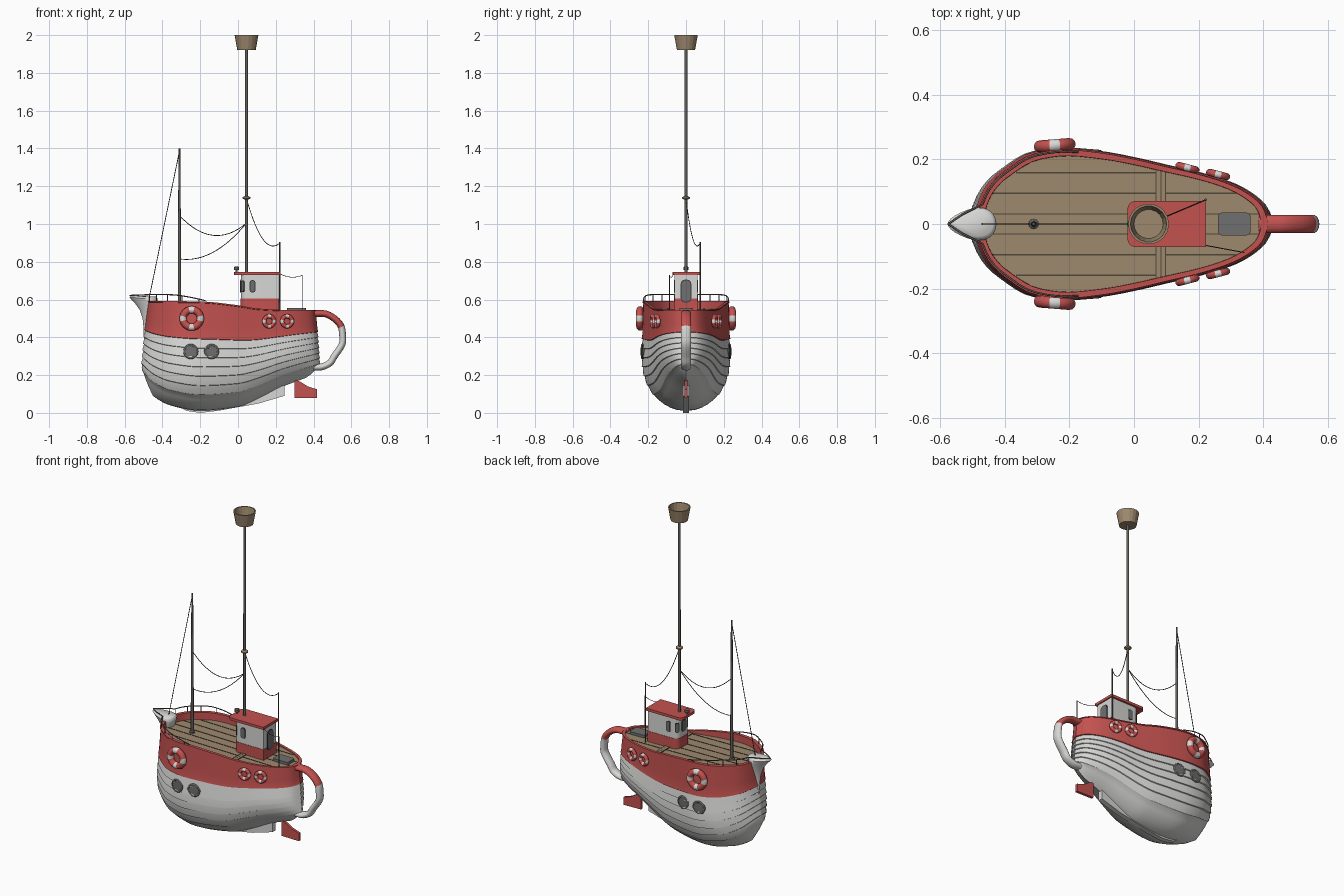
import bpy, bmesh, math
from math import sin, cos, pi
from mathutils import Matrix, Vector

if "Cube" in bpy.data.objects:
    bpy.data.objects.remove(bpy.data.objects["Cube"])


def material(name, r, g, b):
    m = bpy.data.materials.new(name)
    m.use_nodes = True
    m.diffuse_color = (r, g, b, 1)
    node = next(n for n in m.node_tree.nodes if n.type == "BSDF_PRINCIPLED")
    node.inputs["Base Color"].default_value = (r, g, b, 1)
    node.inputs["Roughness"].default_value = 0.7
    return m


RED = material("faded red", .55, .085, .08)
WHITE = material("off white", .68, .68, .67)
TAN = material("deck wood", .34, .25, .155)
SEAM = material("dark seam", .08, .06, .04)
GREY = material("slate grey", .16, .16, .165)
METAL = material("mast metal", .12, .115, .1)
ROPE = material("dark rope", .04, .04, .04)


# ---------- helpers ----------
def finish(obj, angle=35):
    bpy.ops.object.select_all(action="DESELECT")
    obj.select_set(True)
    bpy.context.view_layer.objects.active = obj
    bpy.ops.object.shade_smooth_by_angle(angle=math.radians(angle))
    return obj


def from_bmesh(name, bm, mats, matrix=None, angle=35):
    bmesh.ops.remove_doubles(bm, verts=bm.verts, dist=.0003)
    bmesh.ops.recalc_face_normals(bm, faces=bm.faces)
    me = bpy.data.meshes.new(name)
    bm.to_mesh(me)
    bm.free()
    for m in mats:
        me.materials.append(m)
    obj = bpy.data.objects.new(name, me)
    bpy.context.collection.objects.link(obj)
    if matrix:
        obj.matrix_world = matrix
    return finish(obj, angle)


def loft(name, rings, mats, rule=lambda k: 0, caps=True, angle=35, matrix=None):
    bm = bmesh.new()
    rows = [[bm.verts.new(p) for p in ring] for ring in rings]
    n = len(rows[0])
    for k in range(len(rows) - 1):
        for i in range(n):
            j = (i + 1) % n
            f = bm.faces.new((rows[k][i], rows[k][j], rows[k + 1][j], rows[k + 1][i]))
            f.material_index = rule(k)
    if caps:
        bm.faces.new(rows[0])
        bm.faces.new(rows[-1]).material_index = rule(len(rows) - 2)
    return from_bmesh(name, bm, mats, matrix, angle)


def prism(name, pts, depth, mat, matrix):
    return loft(name, [[(x, y, z) for x, y in pts] for z in (0, depth)], [mat], matrix=matrix)


def lathe(name, profile, x, y, mat, n=16, angle=35):
    return loft(name, [[(x + r * cos(2 * pi * i / n), y + r * sin(2 * pi * i / n), z)
                        for i in range(n)] for r, z in profile], [mat], angle=angle)


def rounded(w, h, r, n=6):
    pts = []
    for q, (sx, sy) in enumerate(((1, 1), (-1, 1), (-1, -1), (1, -1))):
        for i in range(n + 1):
            a = (q + i / n) * pi / 2
            pts.append((sx * (w / 2 - r) + r * cos(a), sy * (h / 2 - r) + r * sin(a)))
    return pts


def at(x, y, z):
    return Matrix.Translation((x, y, z))


def facing(turn, x, y, z):
    # turn 0 faces -y, pi/2 faces +x
    return at(x, y, z) @ Matrix.Rotation(turn, 4, "Z") @ Matrix.Rotation(pi / 2, 4, "X")


def tube(name, pts, r, mat):
    cu = bpy.data.curves.new(name, "CURVE")
    cu.dimensions = "3D"
    cu.bevel_depth, cu.bevel_resolution, cu.use_fill_caps = r, 2, True
    sp = cu.splines.new("POLY")
    sp.points.add(len(pts) - 1)
    for p, co in zip(sp.points, pts):
        p.co = (*co, 1)
    cu.materials.append(mat)
    obj = bpy.data.objects.new(name, cu)
    bpy.context.collection.objects.link(obj)
    finish_sel = bpy.ops.object.select_all(action="DESELECT")
    obj.select_set(True)
    bpy.context.view_layer.objects.active = obj
    bpy.ops.object.convert(target="MESH")
    return finish(bpy.context.view_layer.objects.active, 60)


def rope(name, a, b, sag, r=.002):
    a, b = Vector(a), Vector(b)
    pts = [a.lerp(b, i / 16) - Vector((0, 0, sag * 4 * (i / 16) * (1 - i / 16))) for i in range(17)]
    return tube(name, pts, r, ROPE)


def smooth(x, pts):
    # monotone cubic through a few points, clamped at both ends
    x = min(max(x, pts[0][0]), pts[-1][0])
    d = [(q[1] - p[1]) / (q[0] - p[0]) for p, q in zip(pts, pts[1:])]
    m = [d[0]] + [2 * a * b / (a + b) if a * b > 0 else 0 for a, b in zip(d, d[1:])] + [d[-1]]
    i = max(k for k in range(len(d)) if x >= pts[k][0])
    h = pts[i + 1][0] - pts[i][0]
    t = (x - pts[i][0]) / h
    return ((1 + 2 * t) * (1 - t) ** 2 * pts[i][1] + t * (1 - t) ** 2 * h * m[i]
            + t * t * (3 - 2 * t) * pts[i + 1][1] + t * t * (t - 1) * h * m[i + 1])


# ---------- hull ----------
BOTTOM = [(-.51, .16), (-.45, .09), (-.36, .04), (-.2, .01), (0, .03), (.1, .07), (.24, .14), (.43, .21)]
SHEER = [(-.5, .593), (-.2, .59), (0, .57), (.1, .553), (.25, .545), (.42, .544)]
BOW = [(0, -.45), (.1, -.49), (.2, -.507), (.35, -.503), (.6, -.493), (1, -.48)]
STERN = [(0, .36), (.05, .4), (.15, .43), (.4, .425), (1, .41)]
PLAN = [(0, 0), (.01, .05), (.04, .11), (.09, .155), (.2, .212), (.3, .224), (.43, .213), (.54, .195),
        (.65, .172), (.77, .147), (.87, .118), (.93, .09), (.98, .05), (1, 0)]
N = 40


def deck_z(x):
    return .543 - .015 * x


def hull_ring(t, off, on_deck=False):
    u = min(t / .5, 1)
    g = 1.03 * math.sqrt(max(0, 1 - (1 - u) ** 2.3)) - .06 * max(0, t - .5)
    x0, x1 = smooth(t, BOW) - off, smooth(t, STERN) + off
    side = []
    for i in range(N + 1):
        s = (1 - cos(pi * i / N)) / 2
        x = x0 + (x1 - x0) * s
        y = smooth(s, PLAN) * g ** (1 + s ** 3) * (1 + off / .22)
        zb = smooth(x, BOTTOM)
        z = deck_z(x) if on_deck else zb + (smooth(x, SHEER) - zb) * t
        side.append((x, y, z))
    return side + [(x, -y, z) for x, y, z in side[-2:0:-1]]


# overlapping strakes, then the plain red upper band and the rail cap
levels = [(t, 0) for t in (0, .01, .03, .06, .1)]
for k in range(7):
    edge = .145 + .085 * k
    levels += [(edge, 0), (edge + .004, .006), (edge + .045, .003)]
red_row = len(levels) - 3
levels += [(.78, .003), (.9, .002), (.985, .002), (.988, .006), (1, .006), (1, -.013)]
rings = [hull_ring(t, o) for t, o in levels] + [hull_ring(1, -.014, True)]
loft("hull", rings, [WHITE, RED], lambda k: int(k >= red_row), caps=False, angle=30)

# ---------- deck ----------
edge = hull_ring(1, -.012, True)
bm = bmesh.new()
vs = [bm.verts.new(p) for p in edge]
for i in range(N):
    quad = [vs[i], vs[i + 1], vs[(2 * N - i - 1) % (2 * N)], vs[(2 * N - i) % (2 * N)]]
    bm.faces.new(list(dict.fromkeys(quad)))
deck = from_bmesh("deck", bm, [TAN])
if deck.data.polygons[N // 2].normal.z < 0:
    deck.data.flip_normals()


def strip(name, x0, y0, x1, y1, w, mat, lift=.002):
    a, b = Vector((x0, y0, deck_z(x0) + lift)), Vector((x1, y1, deck_z(x1) + lift))
    side = (b - a).cross(Vector((0, 0, 1))).normalized() * w / 2
    down = Vector((0, 0, -.004))
    loft(name, [[p - side, p + side, p + side + down, p - side + down] for p in (a, b)], [mat])


for y in (.031, .095, .158):
    xs = [p[0] for p in edge[:N + 1] if p[1] > y]
    for s in (-1, 1):
        strip("deck_seam", xs[0], s * y, xs[-1], s * y, .004, SEAM)
strip("deck_cross_plank", .083, -.165, .083, .165, .026, TAN, .004)
for x in (.068, .083, .098):
    strip("cross_seam", x, -.165, x, .165, .003, SEAM, .0045)
prism("hatch", rounded(.1, .07, .012), .018, GREY, at(.31, 0, .536))

# ---------- spout, handle, keel, rudder ----------
spout = [(.36, -.498, -.47, .01), (.45, -.5, -.46, .018), (.5, -.505, -.455, .025), (.545, -.52, -.44, .035),
         (.58, -.545, -.43, .044), (.605, -.576, -.425, .048), (.615, -.56, -.435, .036)]
loft("spout", [[(back + (tip - back) * (1 + cos(a)) / 2, hw * sin(a) * (1 - .35 * cos(a)),
                 z + (.008 if z > .6 and cos(a) > 0 else 0) * cos(a))
                for a in (2 * pi * i / 24 for i in range(24))] for z, tip, back, hw in spout], [WHITE], angle=60)

path = [(.385, .526), (.45, .526), (.51, .5), (.55, .445), (.555, .38), (.51, .3), (.485, .263), (.43, .242), (.38, .242)]
px, pz = [[(i, p[c]) for i, p in enumerate(path)] for c in (0, 1)]
handle, STEPS = [], 48
for k in range(STEPS + 1):
    v = 8 * k / STEPS
    c = Vector((smooth(v, px), 0, smooth(v, pz)))
    d = Vector((smooth(v + .05, px) - smooth(v - .05, px), 0, smooth(v + .05, pz) - smooth(v - .05, pz))).normalized()
    out = Vector((-d.z, 0, d.x))
    handle.append([c + out * .018 * cos(a) + Vector((0, .028 * sin(a), 0))
                   for a in (2 * pi * i / 14 for i in range(14))])
loft("handle", handle, [RED, WHITE], lambda k: int(k > STEPS * .335), angle=50)

prism("keel", [(-.32, .035), (-.27, .01), (-.2, 0), (-.1, .012), (.11, .05), (.245, .09), (.245, .145), (.1, .12), (-.1, .06)],
      .03, WHITE, facing(0, 0, .015, 0))
prism("rudder", [(.3, .175), (.3, .08), (.418, .078), (.418, .125), (.37, .14), (.33, .165)],
      .016, RED, facing(0, 0, .008, 0))


# ---------- life rings and portholes ----------
def ring(name, R, r, matrix, mats):
    bpy.ops.mesh.primitive_torus_add(major_segments=48, minor_segments=12, major_radius=R, minor_radius=r)
    obj = bpy.context.object
    obj.name = name
    for m in mats:
        obj.data.materials.append(m)
    for f in obj.data.polygons:
        a = math.atan2(f.center.y, f.center.x)
        f.material_index = int(len(mats) > 1 and max(abs(cos(a)), abs(sin(a))) > .95)
    finish(obj, 60)
    obj.matrix_world = matrix


for s in (-1, 1):
    def hung(x, y, z, tilt):
        return facing(tilt if s < 0 else pi - tilt, x, s * y, z)
    ring("large_life_ring", .046, .019, hung(-.245, .243, .5, -.08), [RED, WHITE])
    for x, y in ((.165, .174), (.26, .153)):
        ring("small_life_ring", .027, .011, hung(x, y, .485, .25), [RED, WHITE])
    for x, y, tilt in ((-.25, .231, -.1), (-.14, .226, .08)):
        ring("porthole_rim", .034, .006, hung(x, y, .325, tilt), [METAL])
        prism("porthole_glass", rounded(.066, .066, .033), .012, GREY, hung(x, y - .008, .325, tilt))


# ---------- cabin ----------
def blunt(x0, x1, hw, r):
    arc = [(pi / 2 + pi / 2 * i / 8) for i in range(9)]
    left = [(x0 + r + r * cos(a), hw - r + r * sin(a)) for a in arc]
    return [(x1, hw)] + left + [(x, -y) for x, y in left[::-1]] + [(x1, -hw)]


prism("cabin_base", blunt(.013, .217, .062, .036), .075, RED, at(0, 0, .53))
prism("cabin_wall", blunt(.015, .215, .06, .035), .127, WHITE, at(0, 0, .605))
prism("cabin_roof", blunt(-.02, .222, .071, .025), .016, RED, at(0, 0, .731))


def window(name, w, h, matrix):
    prism(name + "_frame", rounded(w, h, w * .4), .003, ROPE, matrix)
    prism(name + "_glass", rounded(w - .008, h - .008, w * .35), .004, GREY, matrix)


window("front_window", .045, .07, facing(-pi / 2, .0155, 0, .67))
window("rear_door", .056, .12, facing(pi / 2, .2165, 0, .645))
for s in (-1, 1):
    turn = 0 if s < 0 else pi
    window("side_window", .03, .065, facing(turn, .077, s * .0595, .67))
    window("corner_window", .024, .06, facing(turn + s * pi / 4, .026, s * .049, .67))
lathe("roof_lamp", [(.006, .745), (.006, .757), (.014, .757), (.014, .772), (.006, .776)], -.008, 0, METAL)

# ---------- masts and rigging ----------
lathe("main_mast", [(.008, .74), (.0075, 1.93)], .045, 0, METAL, 12)
lathe("mast_collar", [(.008, 1.128), (.02, 1.134), (.02, 1.142), (.008, 1.148)], .045, 0, TAN)
lathe("crows_nest", [(.0, 1.922), (.049, 1.922), (.063, 2), (.056, 2), (.045, 1.94), (0, 1.94)], .045, 0, TAN, 18, 15)
lathe("fore_mast", [(.016, .54), (.016, .553), (.009, .558), (.008, .9), (.005, 1.4)], -.31, 0, METAL, 12)
tube("aft_post", [(.222, .075, .53), (.222, .075, .905)], .004, METAL)
tube("stern_post", [(.34, -.088, .53), (.34, -.088, .73)], .002, METAL)
rope("fore_stay", (-.31, 0, 1.385), (-.47, 0, .61), 0)
rope("upper_line", (-.31, 0, 1.045), (.045, 0, 1.005), .085)
rope("lower_line", (-.31, 0, .815), (.045, 0, 1.005), .06)
rope("aft_line", (.045, 0, 1.135), (.222, .075, .9), .1)
rope("stern_line", (.215, -.065, .74), (.34, -.088, .728), .015, .0015)

# ---------- bow rail ----------
rim = [p for p in hull_ring(1, 0)[:N + 1] if -.468 < p[0] < -.17]
for s in (-1, 1):
    pts = [(-.574, 0, .622), (-.53, s * .03, .624)]
    pts += [(x, s * y, .626 - .03 * max(0, (x + .36) / .18) ** 1.5) for x, y, z in rim]
    tube("bow_rail", pts, .003, METAL)
    for (x, y, z), top in list(zip(rim, pts[2:]))[::3]:
        tube("rail_post", [(x, s * y, z - .01), top], .0025, METAL)
